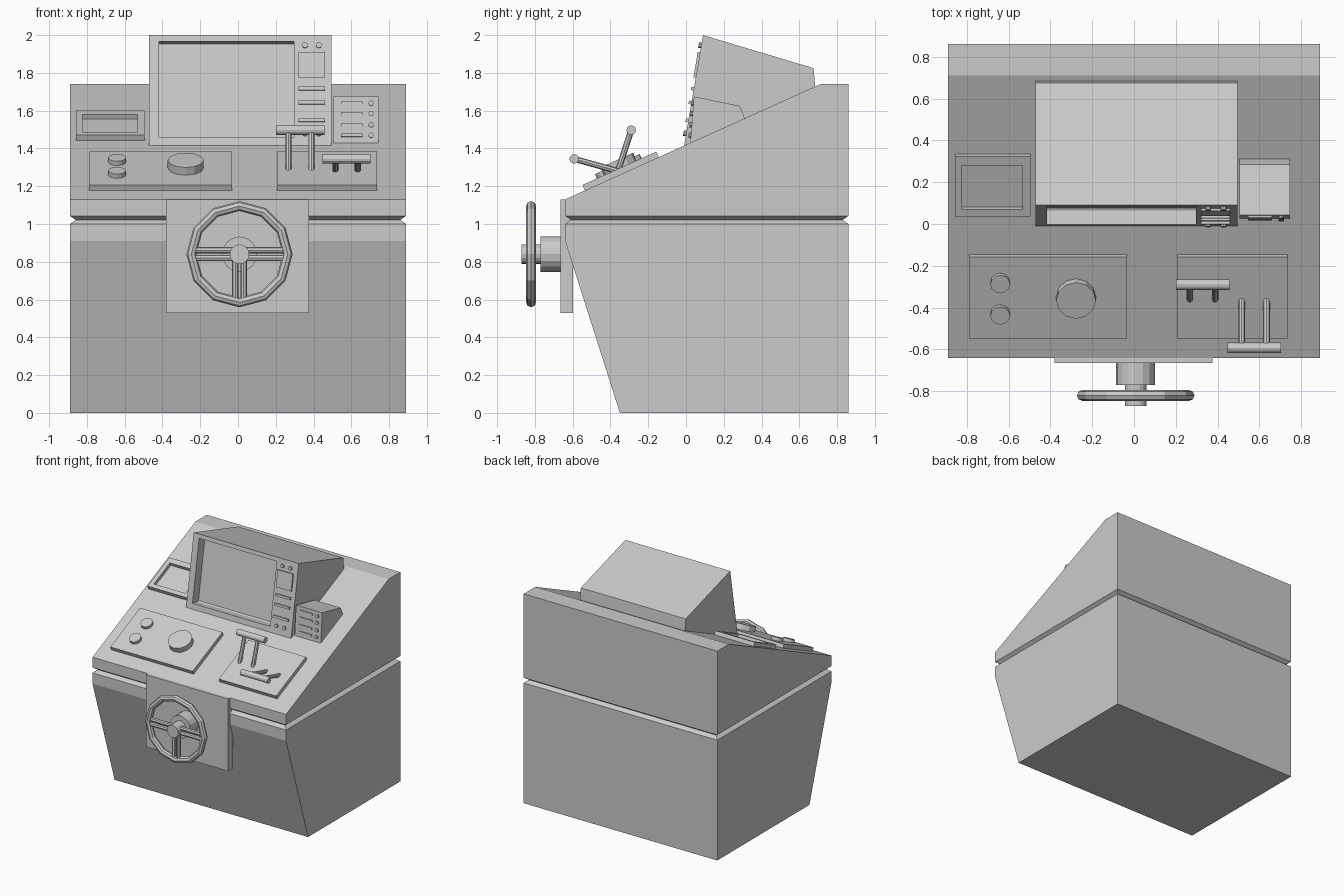
import bpy, bmesh, math
from mathutils import Matrix, Vector

if "Cube" in bpy.data.objects:
    bpy.data.objects.remove(bpy.data.objects["Cube"])

SLOPE = math.atan2(0.61, 1.35)
FACE = math.pi / 2 - math.atan2(0.10, 0.58)


def finish(name, bm, matrix=Matrix.Identity(4)):
    bmesh.ops.recalc_face_normals(bm, faces=bm.faces[:])
    me = bpy.data.meshes.new(name)
    bm.to_mesh(me)
    bm.free()
    ob = bpy.data.objects.new(name, me)
    ob.matrix_world = matrix
    bpy.context.collection.objects.link(ob)
    return ob


def prism(name, profile, x0, x1):
    """Extrude a (y, z) side profile along x."""
    bm = bmesh.new()
    f = bm.faces.new([bm.verts.new((x0, y, z)) for y, z in profile])
    r = bmesh.ops.extrude_face_region(bm, geom=[f])
    moved = [v for v in r["geom"] if isinstance(v, bmesh.types.BMVert)]
    bmesh.ops.translate(bm, verts=moved, vec=(x1 - x0, 0, 0))
    return finish(name, bm)


def box(name, x0, x1, y0, y1, z0, z1, matrix=Matrix.Identity(4)):
    bm = bmesh.new()
    bmesh.ops.create_cube(bm, size=1)
    for v in bm.verts:
        v.co = ((x0, x1)[v.co.x > 0], (y0, y1)[v.co.y > 0], (z0, z1)[v.co.z > 0])
    return finish(name, bm, matrix)


def rod(name, a, b, r, sides=12, matrix=Matrix.Identity(4)):
    a, b = Vector(a), Vector(b)
    d = b - a
    bm = bmesh.new()
    bmesh.ops.create_cone(bm, cap_ends=True, segments=sides, radius1=r, radius2=r, depth=d.length)
    m = Matrix.Translation((a + b) / 2) @ d.to_track_quat('Z', 'Y').to_matrix().to_4x4()
    return finish(name, bm, matrix @ m)


def surface(y, z, angle):
    """Frame lying on a tilted surface: local y runs up it, local z points out."""
    return Matrix.Translation((0, y, z)) @ Matrix.Rotation(angle, 4, 'X')


def cut(ob, cutter):
    mod = ob.modifiers.new("cut", 'BOOLEAN')
    mod.object, mod.operation, mod.solver = cutter, 'DIFFERENCE', 'EXACT'
    bpy.context.view_layer.objects.active = ob
    bpy.ops.object.modifier_apply(modifier=mod.name)
    bpy.data.objects.remove(cutter)


desk = surface(-0.64, 1.13, SLOPE)
on_desk = lambda y: (y + 0.64) / math.cos(SLOPE)

# Cabinet halves, each tapering into the V groove
lower = prism("lower_cabinet", [(-0.35, 0), (0.86, 0), (0.86, 1.0), (-0.64, 1.0), (-0.64, 0.91)], -0.89, 0.89)
upper = prism("upper_cabinet", [(-0.64, 1.043), (0.86, 1.043), (0.86, 1.74), (0.71, 1.74), (-0.64, 1.13)], -0.89, 0.89)
for name, z0, z1, d0, d1 in (("groove_bottom", 1.0, 1.022, 0, 0.03), ("groove_top", 1.022, 1.043, 0.03, 0)):
    b = box(name, -0.89, 0.89, -0.64, 0.86, z0, z1)
    for v in b.data.vertices:
        d = d0 if v.co.z < (z0 + z1) / 2 else d1
        v.co.x -= math.copysign(d, v.co.x)
        v.co.y -= math.copysign(d, v.co.y)

# Steering wheel and its mounting plate
WX, WZ, WY = 0.008, 0.84, -0.82
box("wheel_plate", -0.38, 0.375, -0.665, -0.598, 0.53, 1.13)
rod("wheel_hub", (WX, -0.65, WZ), (WX, -0.77, WZ), 0.093, 16)
rod("wheel_shaft", (WX, -0.76, WZ), (WX, -0.87, WZ), 0.052, 16)
bpy.ops.mesh.primitive_torus_add(major_segments=12, minor_segments=8, major_radius=0.255,
                                 minor_radius=0.026, location=(WX, WY, WZ), rotation=(math.pi / 2, 0, 0))
bpy.context.object.name = "wheel_rim"
for s in (-0.02, 0.02):
    rod("wheel_cross_spoke", (WX - 0.25, WY, WZ + s), (WX + 0.25, WY, WZ + s), 0.017, 8)
    rod("wheel_down_spoke", (WX + s * 1.1, WY, WZ), (WX + s * 1.1, WY, WZ - 0.25), 0.017, 8)

# Monitor with recessed screen
monitor = prism("monitor", [(-0.01, 1.415), (0.09, 2.0), (0.675, 1.825), (0.685, 1.72)], -0.47, 0.495)
face = surface(-0.01, 1.42, FACE)
cut(monitor, box("screen_cutter", -0.417, 0.297, 0.04, 0.555, -0.08, 0.1, face))

# Monitor controls
box("monitor_keypad", 0.32, 0.46, 0.36, 0.497, -0.02, 0.012, face)
for z in (0.30, 0.225, 0.13):
    box("monitor_slider", 0.32, 0.46, z - 0.009, z + 0.009, -0.02, 0.014, face)
for x in (0.355, 0.428):
    for z in (0.533, 0.06):
        rod("monitor_button", (x, z, -0.02), (x, z, 0.014), 0.015, 10, face)

# Small side instrument
prism("side_instrument", [(0.022, 1.42), (0.042, 1.675), (0.285, 1.625), (0.315, 1.55)], 0.505, 0.745)
inst = surface(0.022, 1.42, math.pi / 2 - math.atan2(0.02, 0.255))
for z in (0.05, 0.105, 0.165, 0.22):
    rod("instrument_button", (0.705, z, -0.01), (0.705, z, 0.012), 0.014, 10, inst)
    box("instrument_slot", 0.545, 0.66, z - 0.008, z + 0.008, -0.01, 0.008, inst)

# Sloped desk panels
T = 0.032
box("gauge_panel", -0.79, -0.033, on_desk(-0.535), on_desk(-0.145), -0.02, T, desk)
box("lever_panel", 0.207, 0.735, on_desk(-0.535), on_desk(-0.145), -0.02, T, desk)
tray = box("tray_frame", -0.857, -0.495, on_desk(0.05), on_desk(0.335), -0.02, T, desk)
cut(tray, box("tray_cutter", -0.822, -0.533, on_desk(0.083), on_desk(0.293), 0.004, 0.1, desk))

# Buttons and dial
for y in (-0.265, -0.415):
    rod("desk_button", (-0.64, on_desk(y), T - 0.01), (-0.64, on_desk(y), T + 0.025), 0.047, 12, desk)
rod("desk_dial", (-0.277, on_desk(-0.335), T - 0.01), (-0.277, on_desk(-0.335), T + 0.045), 0.095, 12, desk)

# Twin-rod levers with cross handles
for xs, h0, h1, y, z in (((0.267, 0.388), 0.202, 0.457, -0.29, 1.497),
                         ((0.515, 0.634), 0.448, 0.702, -0.592, 1.345)):
    for x in xs:
        rod("lever_rod", (x, -0.36, 1.28), (x, y, z), 0.016, 8)
    rod("lever_handle", (h0, y, z), (h1, y, z), 0.025, 12)
